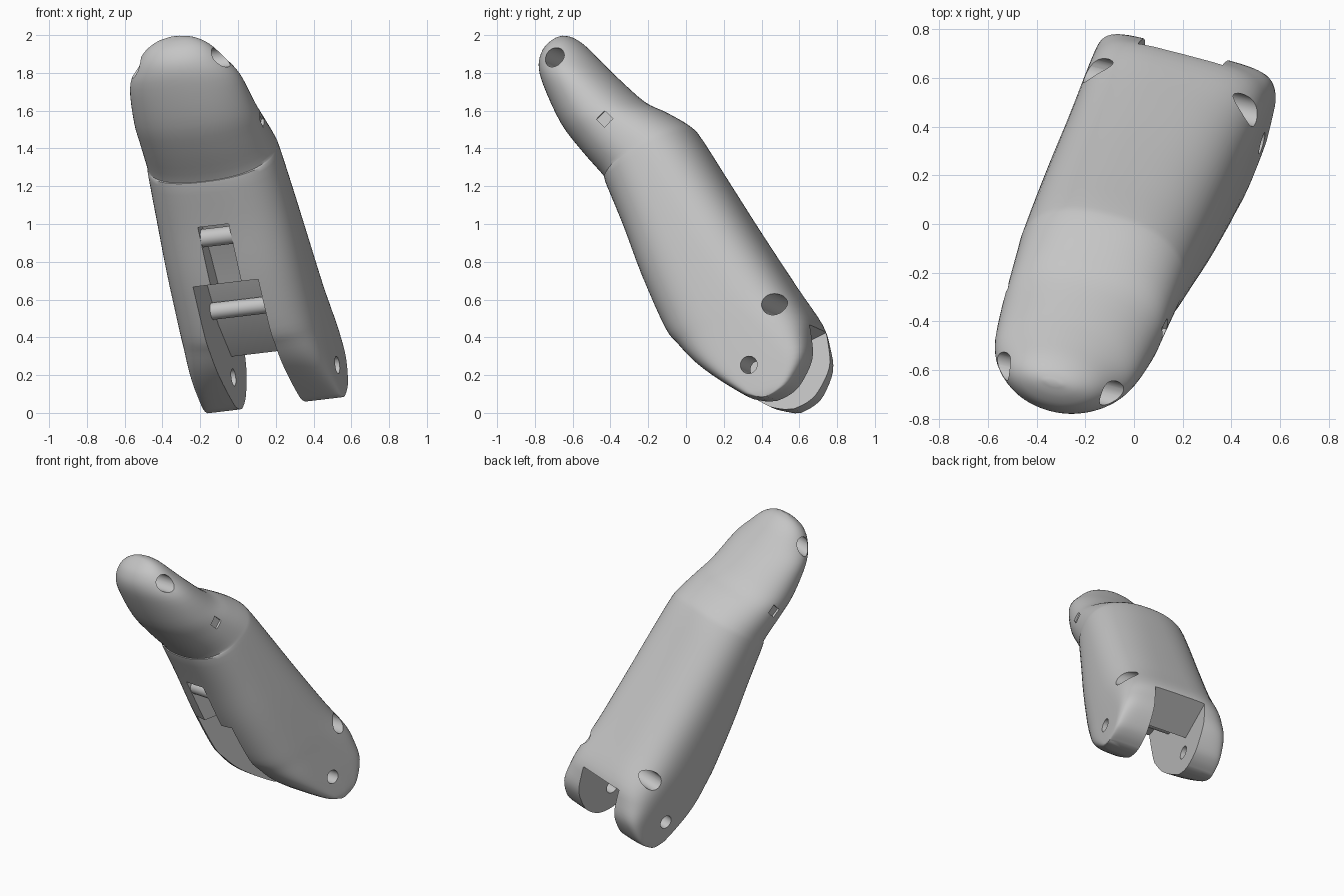
import bpy, bmesh, math
from mathutils import Vector, Matrix

cube = bpy.data.objects.get("Cube")
if cube:
    bpy.data.objects.remove(cube)

# Tilted working frame: width, depth and height axes of the finger
width = Vector((0.961, -0.25, 0.115)).normalized()
depth = (Vector((0, 1, 0)) - width * width.y).normalized()
height = width.cross(depth)
FRAME = Matrix((width, depth, height)).transposed()
MID = 0.072

grey = bpy.data.materials.new("light grey plastic")
grey.use_nodes = True
grey.diffuse_color = (0.56, 0.56, 0.56, 1)
grey.node_tree.nodes["Principled BSDF"].inputs["Base Color"].default_value = (0.56, 0.56, 0.56, 1)


def skin(name, rings):
    """Closed solid through a list of equal rings of points."""
    bm = bmesh.new()
    loops = [[bm.verts.new(FRAME @ Vector(p)) for p in ring] for ring in rings]
    n = len(loops[0])
    for a, b in zip(loops, loops[1:]):
        for i in range(n):
            bm.faces.new((a[i], a[(i + 1) % n], b[(i + 1) % n], b[i]))
    bm.faces.new(loops[0])
    bm.faces.new(loops[-1])
    bmesh.ops.recalc_face_normals(bm, faces=bm.faces)
    mesh = bpy.data.meshes.new(name)
    bm.to_mesh(mesh)
    bm.free()
    mesh.materials.append(grey)
    obj = bpy.data.objects.new(name, mesh)
    bpy.context.collection.objects.link(obj)
    return obj


def prism(name, outline, left, right):
    """Side outline extruded across the width."""
    return skin(name, [[(s, p, q) for p, q in outline] for s in (left, right)])


def rod(name, p, q, radius, left, right, sides=32):
    turn = [2 * math.pi * i / sides for i in range(sides)]
    return prism(name, [(p + radius * math.cos(t), q + radius * math.sin(t)) for t in turn], left, right)


def smooth(points, steps=4):
    """Catmull-Rom refinement of the stations."""
    pts = [Vector(p) for p in points]
    out = []
    for i in range(len(pts) - 1):
        a, b, c, d = pts[max(i - 1, 0)], pts[i], pts[i + 1], pts[min(i + 2, len(pts) - 1)]
        for k in range(steps):
            t = k / steps
            out.append(0.5 * (2 * b + (c - a) * t + (2 * a - 5 * b + 4 * c - d) * t * t
                              + (3 * b - a - 3 * c + d) * t ** 3))
    return out + [pts[-1]]


def section(v, sides=64):
    """Rounded section between a palm-side and a back-side point."""
    palm, back, half, power = Vector(v[0:2]), Vector(v[2:4]), v[4], v[5]
    centre, arm = (palm + back) / 2, (back - palm) / 2
    ring = []
    for i in range(sides):
        t = 2 * math.pi * i / sides
        c, s = math.cos(t), math.sin(t)
        across = math.copysign(abs(c) ** (2 / power), c)
        along = math.copysign(abs(s) ** (2 / power), s)
        at = centre + arm * along
        ring.append((MID + half * across, at.x, at.y))
    return ring


# Finger shell: palm point, back point, half width, squareness
stations = [
    (-0.665, 2.016, -0.645, 2.02, 0.03, 2),
    (-0.71, 1.99, -0.60, 2.01, 0.105, 2),
    (-0.755, 1.94, -0.54, 1.97, 0.178, 2),
    (-0.775, 1.86, -0.46, 1.89, 0.242, 2),
    (-0.747, 1.75, -0.37, 1.80, 0.30, 2),
    (-0.65, 1.545, -0.214, 1.66, 0.33, 2.1),
    (-0.54, 1.40, -0.09, 1.597, 0.34, 2.2),
    (-0.408, 1.25, 0.03, 1.525, 0.35, 2.3),
    (-0.398, 1.215, 0.09, 1.455, 0.355, 2.4),
    (-0.297, 0.98, 0.225, 1.24, 0.365, 2.6),
    (-0.19, 0.705, 0.405, 0.955, 0.375, 2.8),
    (-0.06, 0.425, 0.60, 0.655, 0.38, 3.1),
    (0.022, 0.33, 0.722, 0.465, 0.38, 3.8),
    (0.12, 0.235, 0.75, 0.35, 0.38, 5),
    (0.25, 0.14, 0.752, 0.23, 0.38, 7),
    (0.40, 0.048, 0.69, 0.105, 0.38, 9),
    (0.45, 0.028, 0.63, 0.05, 0.378, 9),
    (0.51, 0.017, 0.56, 0.019, 0.375, 9),
]
shell = skin("finger_shell", [section(v) for v in smooth(stations)])

# Hinge gap, tendon slot, cross holes and small square sockets
wide = [(-0.5, 0.69), (0.14, 0.69), (0.27, 0.48), (0.47, 0.30), (0.76, 0.43), (1.0, 0.50), (1.0, -0.3), (-0.5, -0.3)]
narrow = [(-0.6, 1.0), (-0.2, 1.0), (-0.1, 0.85), (0.0, 0.66), (-0.6, 0.66)]
cutters = [
    prism("hinge_gap_cutter", wide, -0.12, 0.24),
    prism("tendon_slot_cutter", narrow, -0.02, 0.15),
    rod("tip_hole_cutter", -0.642, 1.88, 0.055, -1, 1),
    rod("upper_hole_cutter", 0.585, 0.515, 0.06, -1, 1),
    rod("hinge_hole_cutter", 0.46, 0.19, 0.046, -1, 1),
    rod("left_socket_cutter", -0.34, 1.53, 0.045, MID + 0.322, 1, 4),
    rod("right_socket_cutter", -0.34, 1.53, 0.045, -1, MID - 0.322, 4),
]
bpy.context.view_layer.objects.active = shell
for cutter in cutters:
    cutter.hide_render = True
    cut = shell.modifiers.new(cutter.name, 'BOOLEAN')
    cut.operation, cut.solver, cut.object = 'DIFFERENCE', 'EXACT', cutter
    bpy.ops.object.modifier_apply(modifier=cut.name)
    bpy.data.objects.remove(cutter)

# Tendon pins across the openings
pins = [rod("lower_tendon_pin", 0.18, 0.55, 0.045, -0.13, 0.25),
        rod("upper_tendon_pin", -0.225, 0.94, 0.048, -0.03, 0.16)]

bpy.ops.object.select_all(action='DESELECT')
for obj in [shell] + pins:
    obj.select_set(True)
bpy.ops.object.shade_smooth_by_angle(angle=math.radians(30))
